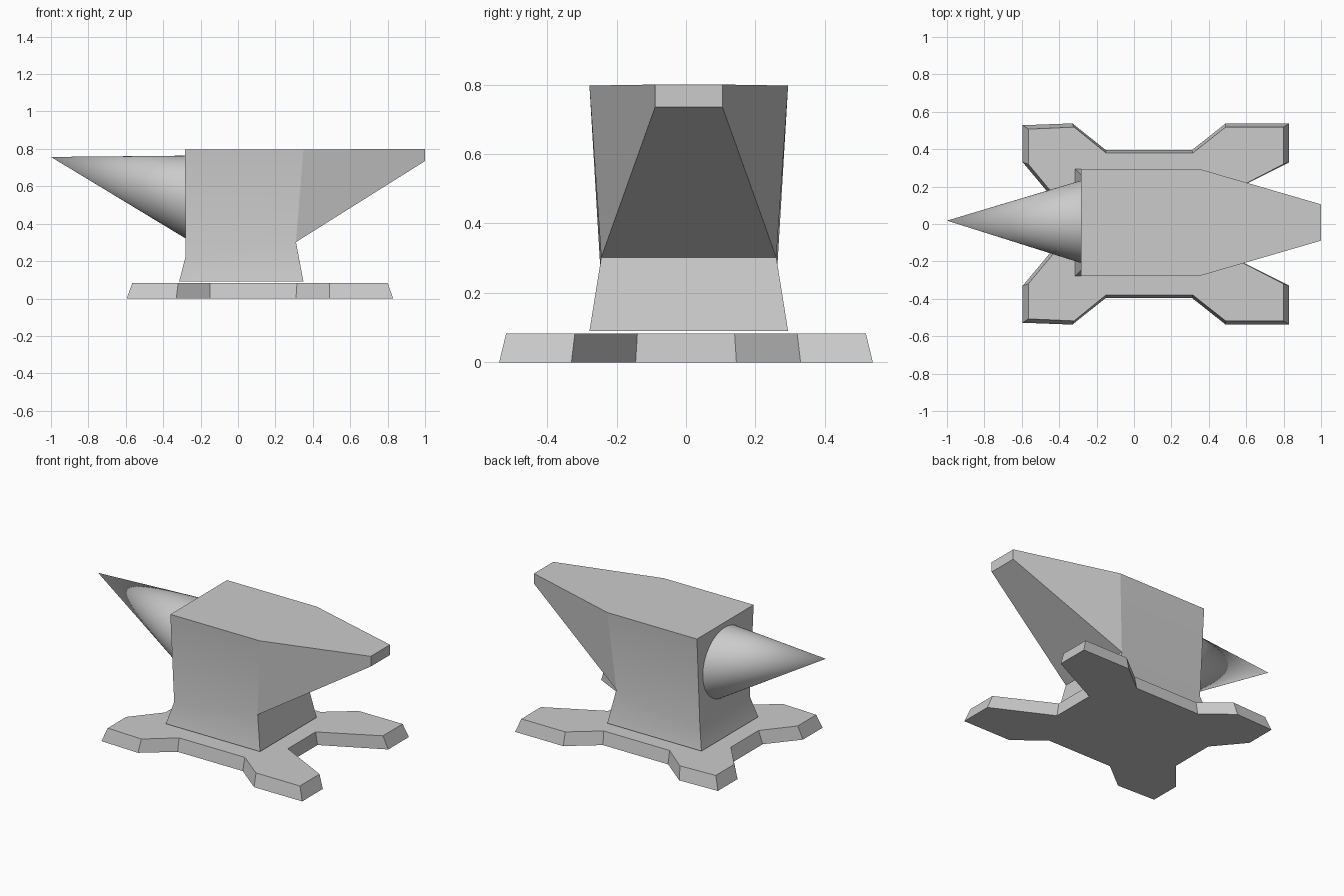
import bpy, bmesh
from math import radians, sin, cos, tau

if "Cube" in bpy.data.objects:
    bpy.data.objects.remove(bpy.data.objects["Cube"])


def make_object(name, bm, angle=None):
    bmesh.ops.recalc_face_normals(bm, faces=bm.faces)
    mesh = bpy.data.meshes.new(name)
    bm.to_mesh(mesh)
    bm.free()
    obj = bpy.data.objects.new(name, mesh)
    bpy.context.collection.objects.link(obj)
    if angle:
        bpy.ops.object.select_all(action='DESELECT')
        obj.select_set(True)
        bpy.context.view_layer.objects.active = obj
        bpy.ops.object.shade_smooth_by_angle(angle=radians(angle))
    return obj


def loft(bm, loops):
    """Skin a stack of equal-length loops and cap both ends."""
    rings = [[bm.verts.new(p) for p in loop] for loop in loops]
    n = len(rings[0])
    for a, b in zip(rings, rings[1:]):
        for i in range(n):
            j = (i + 1) % n
            bm.faces.new((a[i], a[j], b[j], b[i]))
    bm.faces.new(rings[0])
    bm.faces.new(rings[-1])
    return rings


# Four-footed base plate: half outlines mirrored across y
def plate_loop(half, z):
    return [(x, y, z) for x, y in half] + [(x, -y, z) for x, y in reversed(half)]


foot_bottom = [(0.46, 0.145), (0.83, 0.33), (0.83, 0.538), (0.49, 0.538), (0.31, 0.395),
               (-0.15, 0.395), (-0.33, 0.538), (-0.595, 0.528), (-0.595, 0.33), (-0.44, 0.145)]
foot_top = [(0.45, 0.14), (0.80, 0.32), (0.80, 0.518), (0.49, 0.518), (0.315, 0.38),
            (-0.15, 0.38), (-0.32, 0.518), (-0.565, 0.507), (-0.565, 0.32), (-0.415, 0.14)]
bm = bmesh.new()
loft(bm, [plate_loop(foot_bottom, 0), plate_loop(foot_top, 0.083)])
make_object("base_plate", bm)

# Waisted body, with the heel pulled out of its right face
YC = 0.008


def body_loop(x0, x1, half_y, z0, z1):
    return [(x0, YC - half_y, z0), (x1, YC - half_y, z1),
            (x1, YC + half_y, z1), (x0, YC + half_y, z0)]


bm = bmesh.new()
rings = loft(bm, [body_loop(-0.315, 0.35, 0.286, 0.09, 0.09),
                  body_loop(-0.28, 0.31, 0.252, 0.225, 0.302),
                  body_loop(-0.283, 0.35, 0.286, 0.797, 0.797)])
side = bm.faces.get((rings[1][1], rings[1][2], rings[2][2], rings[2][1]))
heel = bmesh.ops.extrude_discrete_faces(bm, faces=[side])["faces"][0]
low = sorted(heel.verts, key=lambda v: v.co.z)
for i, v in enumerate(low):
    v.co = (1.0, YC + (0.097 if v.co.y > YC else -0.097), 0.735 if i < 2 else 0.8)
bmesh.ops.remove_doubles(bm, verts=bm.verts, dist=0.0001)
# extrude_discrete leaves only the moved face joined by its side walls
make_object("anvil_body", bm, 15)

# Horn: slanted cone with a single tip point
bm = bmesh.new()
N = 64
ring = [bm.verts.new((-0.278, 0.012 + 0.222 * cos(tau * i / N), 0.542 + 0.222 * sin(tau * i / N)))
        for i in range(N)]
tip = bm.verts.new((-1.0, 0.018, 0.757))
for i in range(N):
    bm.faces.new((ring[i], ring[(i + 1) % N], tip))
bm.faces.new(ring)
make_object("horn", bm, 30)
